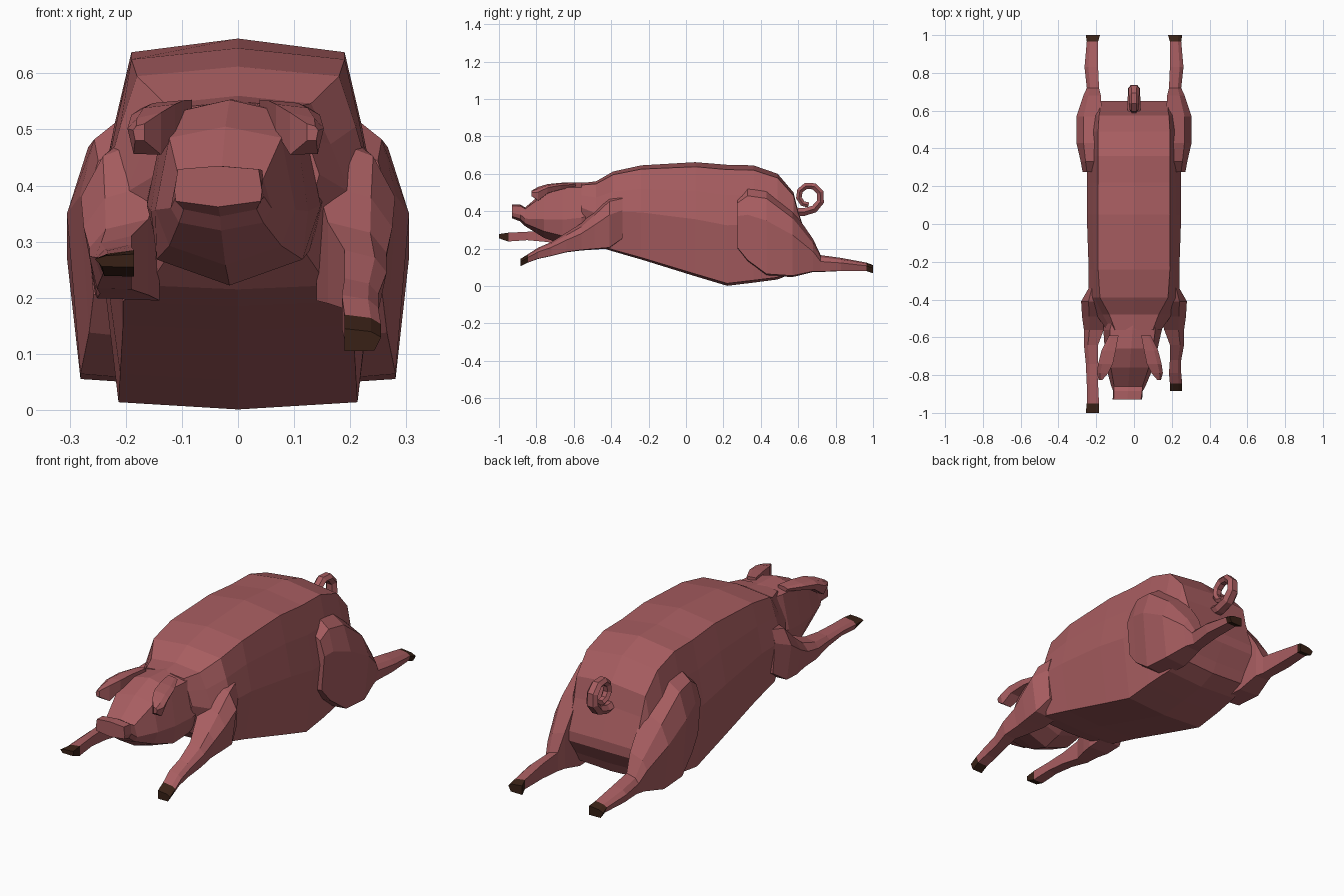
import bpy, bmesh, math

if "Cube" in bpy.data.objects:
    bpy.data.objects.remove(bpy.data.objects["Cube"])


def material(name, rgb):
    m = bpy.data.materials.new(name)
    m.diffuse_color = (*rgb, 1)
    m.use_nodes = True
    m.node_tree.nodes["Principled BSDF"].inputs["Base Color"].default_value = m.diffuse_color
    return m


SKIN = material("skin", (0.39, 0.11, 0.118))
HOOF = material("hoof", (0.04, 0.015, 0.008))


def loft(name, rings, mat):
    """Skin a list of equal-length point rings and cap both ends."""
    bm = bmesh.new()
    loops = [[bm.verts.new(p) for p in r] for r in rings]
    n = len(loops[0])
    for a, b in zip(loops, loops[1:]):
        for i in range(n):
            j = (i + 1) % n
            bm.faces.new((a[i], a[j], b[j], b[i]))
    bm.faces.new(loops[0])
    bm.faces.new(loops[-1])
    bmesh.ops.recalc_face_normals(bm, faces=bm.faces)
    me = bpy.data.meshes.new(name)
    bm.to_mesh(me)
    bm.free()
    me.materials.append(mat)
    ob = bpy.data.objects.new(name, me)
    bpy.context.collection.objects.link(ob)
    return ob


def symmetric(y, half, cx=0):
    """Closed ring from a half profile running top centre to bottom centre."""
    pts = half + [(-x, z) for x, z in half[-2:0:-1]]
    return [(cx + x, y, z) for x, z in pts]


def limb_ring(side, y, x0, x1, z0, z1, cx=0):
    """Five-sided section, flat inside and rounded outside."""
    w, h = x1 - x0, z1 - z0
    pts = [(x0, z0), (x0, z1), (x0 + .72 * w, z0 + .87 * h),
           (x1, z0 + .62 * h), (x0 + .82 * w, z0 + .02 * h)]
    return [(cx + side * x, y, z) for x, z in pts]


def limb(name, side, rows, mat, cx=0):
    return loft(name, [limb_ring(side, *r, cx) for r in rows], mat)


# Body: y, top z, top half width, side half width, bottom half width, bottom z
body = [(-.56, .55, .10, .145, .11, .29),
        (-.48, .56, .13, .20, .16, .215),
        (-.39, .612, .18, .24, .205, .185),
        (-.24, .645, .19, .24, .205, .142),
        (.05, .662, .19, .25, .21, .052),
        (.22, .648, .19, .25, .213, .001),
        (.36, .645, .19, .245, .21, .018),
        (.49, .60, .19, .24, .20, .035),
        (.575, .50, .185, .22, .18, .07),
        (.60, .40, .18, .21, .18, .12),
        (.65, .25, .18, .19, .18, .20)]
rings = []
for y, zt, wt, wm, wb, zb in body:
    h = zt - zb
    rings.append(symmetric(y, [(0, zt), (wt, zt - .04 * h),
                               ((wt + wm) / 2, zt - .25 * h),
                               (wm, zt - .5 * h), (wb, zb + .02 * h), (0, zb)]))
loft("body", rings, SKIN)

# Head, turned slightly: y, top z, top half width, cheek half width, bottom half width, bottom z
head = [(-.46, .55, .10, .16, .13, .29),
        (-.56, .553, .12, .155, .135, .24),
        (-.66, .553, .115, .14, .13, .222),
        (-.76, .505, .10, .125, .10, .258),
        (-.86, .42, .075, .09, .075, .32),
        (-.885, .435, .075, .078, .065, .345),
        (-.93, .435, .072, .078, .076, .362)]
rings = []
for y, zt, wt, wm, wb, zb in head:
    h = zt - zb
    rings.append(symmetric(y, [(0, zt), (wt, zt - .08 * h), (wm, zt - .6 * h),
                               (wb, zb + .14 * h), (0, zb)], (y + .46) * .075))
loft("head", rings, SKIN)

# Ears
for side, word in ((1, "right"), (-1, "left")):
    limb(word + "_ear", side,
         [(-.59, .06, .11, .53, .553), (-.67, .075, .15, .515, .552),
          (-.74, .09, .168, .495, .545), (-.79, .115, .175, .455, .53),
          (-.825, .145, .165, .48, .51)], SKIN, -.022)

# Front legs: y, inner x, outer x, low z, high z
shoulder = [(-.34, .18, .24, .25, .50), (-.41, .14, .28, .20, .49),
            (-.49, .14, .275, .195, .405)]
reach = {1: [(-.56, .16, .265, .19, .335), (-.64, .19, .265, .18, .285),
             (-.72, .19, .25, .16, .235), (-.79, .185, .25, .145, .205),
             (-.845, .19, .255, .125, .17), (-.885, .19, .255, .105, .145)],
         -1: [(-.56, .16, .265, .205, .34), (-.64, .19, .265, .215, .31),
              (-.74, .19, .255, .235, .295), (-.85, .19, .25, .245, .29),
              (-.95, .185, .25, .238, .285), (-1.0, .185, .255, .255, .278)]}
for side, word in ((1, "right"), (-1, "left")):
    rows = reach[side]
    limb(word + "_front_leg", side, shoulder + rows[:-1], SKIN)
    limb(word + "_front_hoof", side, rows[-2:], HOOF)

# Hind legs with thighs
hind = [(.275, .19, .272, .20, .48), (.33, .19, .282, .13, .535),
        (.43, .17, .305, .055, .53), (.57, .17, .305, .048, .41),
        (.68, .175, .268, .075, .25), (.72, .185, .25, .075, .165),
        (.83, .19, .262, .08, .15), (.965, .19, .25, .08, .125),
        (1.0, .18, .255, .068, .112)]
for side, word in ((1, "right"), (-1, "left")):
    limb(word + "_hind_leg", side, hind[:-1], SKIN)
    limb(word + "_hind_hoof", side, hind[-2:], HOOF)

# Curly tail
path = [(.56, .40), (.63, .395)]
for i in range(9):
    a = math.radians(-65 + i * 42)
    r = .073 - .0035 * i
    path.append((.655 + r * math.cos(a), .478 + r * math.sin(a)))
rings = []
for i, (y, z) in enumerate(path):
    y0, z0 = path[max(i - 1, 0)]
    y1, z1 = path[min(i + 1, len(path) - 1)]
    d = math.hypot(y1 - y0, z1 - z0)
    ny, nz = -(z1 - z0) / d, (y1 - y0) / d
    ring = []
    for k in range(6):
        t = k * math.pi / 3
        s = math.sin(t) * (.025 - .0009 * i)
        ring.append((math.cos(t) * (.036 - .0016 * i), y + s * ny, z + s * nz))
    rings.append(ring)
loft("tail", rings, SKIN)
